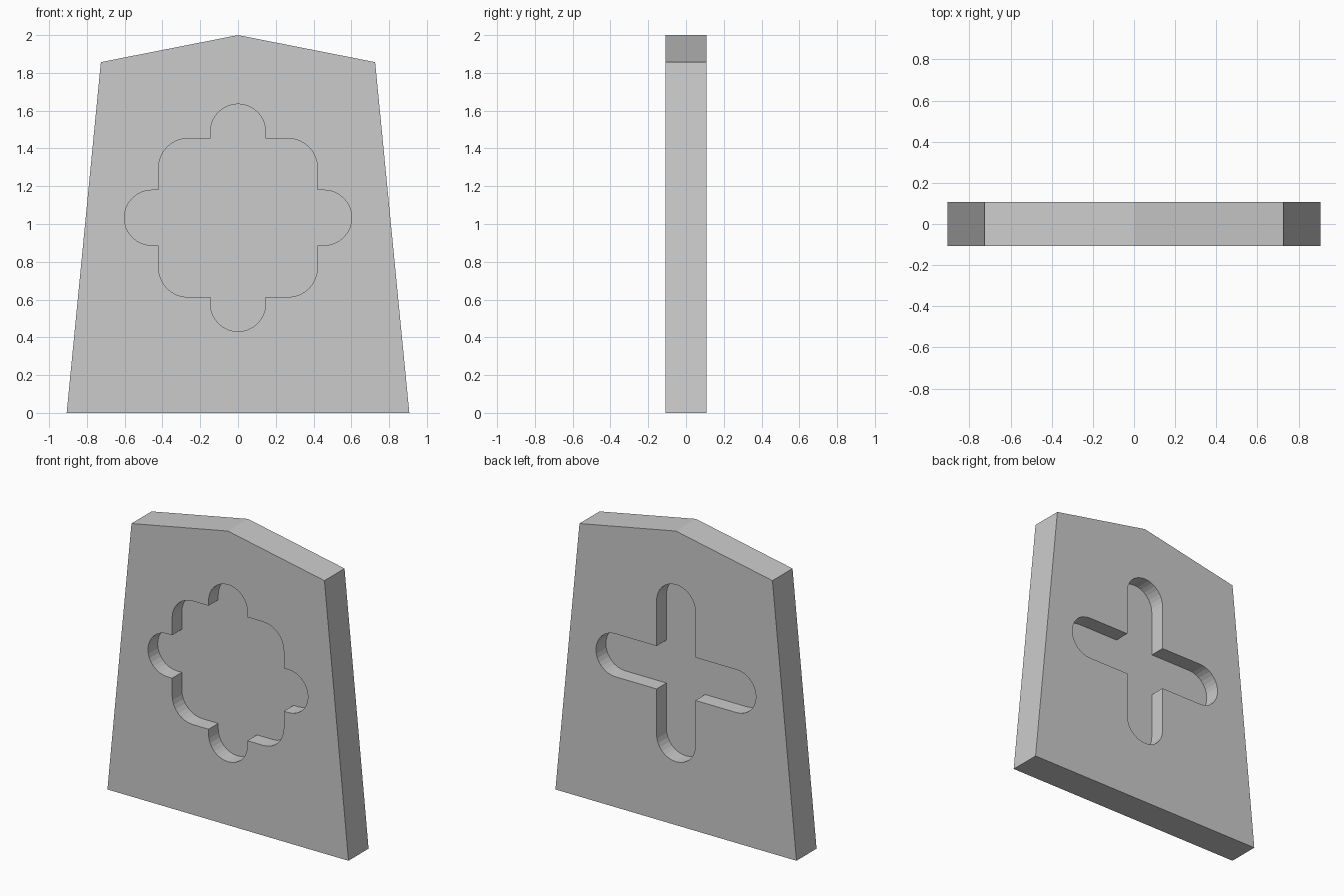
import bpy, bmesh, math

if "Cube" in bpy.data.objects:
    bpy.data.objects.remove(bpy.data.objects["Cube"])

HALF = 0.108          # half thickness of the slab
CZ = 1.033            # height of the recess centre
ARM, TIP = 0.146, 0.602   # arm half width and reach
SQ, RAD = 0.42, 0.155     # rounded square half size and corner radius

grey = bpy.data.materials.new("plain grey")
grey.diffuse_color = (0.6, 0.6, 0.6, 1)
grey.use_nodes = True
grey.node_tree.nodes["Principled BSDF"].inputs["Base Color"].default_value = grey.diffuse_color


def prism(name, pts, y0, y1):
    """Extrude an (x, z) outline from y0 to y1."""
    bm = bmesh.new()
    face = bm.faces.new([bm.verts.new((x, y0, z)) for x, z in pts])
    out = bmesh.ops.extrude_face_region(bm, geom=[face])
    for v in out["geom"]:
        if isinstance(v, bmesh.types.BMVert):
            v.co.y = y1
    bmesh.ops.recalc_face_normals(bm, faces=bm.faces)
    me = bpy.data.meshes.new(name)
    bm.to_mesh(me)
    bm.free()
    me.materials.append(grey)
    ob = bpy.data.objects.new(name, me)
    bpy.context.collection.objects.link(ob)
    return ob


def arc(cx, cy, r, a0, a1, n):
    return [(cx + r * math.cos(math.radians(a0 + (a1 - a0) * i / n)),
             cy + r * math.sin(math.radians(a0 + (a1 - a0) * i / n)))
            for i in range(n + 1)]


def four_fold(quarter):
    """Repeat a quarter outline around the recess centre."""
    pts = []
    for c, s in ((1, 0), (0, 1), (-1, 0), (0, -1)):
        pts += [(x * c - y * s, CZ + x * s + y * c) for x, y in quarter]
    return pts


# Tapered slab with a shallow peak
slab = prism("slab", [(-0.907, 0), (0.907, 0), (0.726, 1.857), (0, 2), (-0.726, 1.857)],
             -HALF, HALF)

# Recess outlines: rounded square with four lobes in front, round-ended cross behind
lobe = arc(TIP - ARM, 0, ARM, -90, 90, 16)
corner = arc(SQ - RAD, SQ - RAD, RAD, 0, 90, 8)
front_shape = four_fold([(SQ, -ARM)] + lobe + [(SQ, ARM)] + corner)
back_shape = four_fold(lobe + [(ARM, ARM)])

# Cut both recesses, leaving a thin floor between them
for name, shape, y0, y1 in (("front_recess_cutter", front_shape, -0.3, -0.004),
                            ("back_recess_cutter", back_shape, 0.002, 0.3)):
    cutter = prism(name, shape, y0, y1)
    cutter.hide_render = True
    mod = slab.modifiers.new(name, "BOOLEAN")
    mod.operation = "DIFFERENCE"
    mod.solver = "EXACT"
    mod.object = cutter
    bpy.context.view_layer.objects.active = slab
    bpy.ops.object.modifier_apply(modifier=mod.name)
    bpy.data.objects.remove(cutter)
